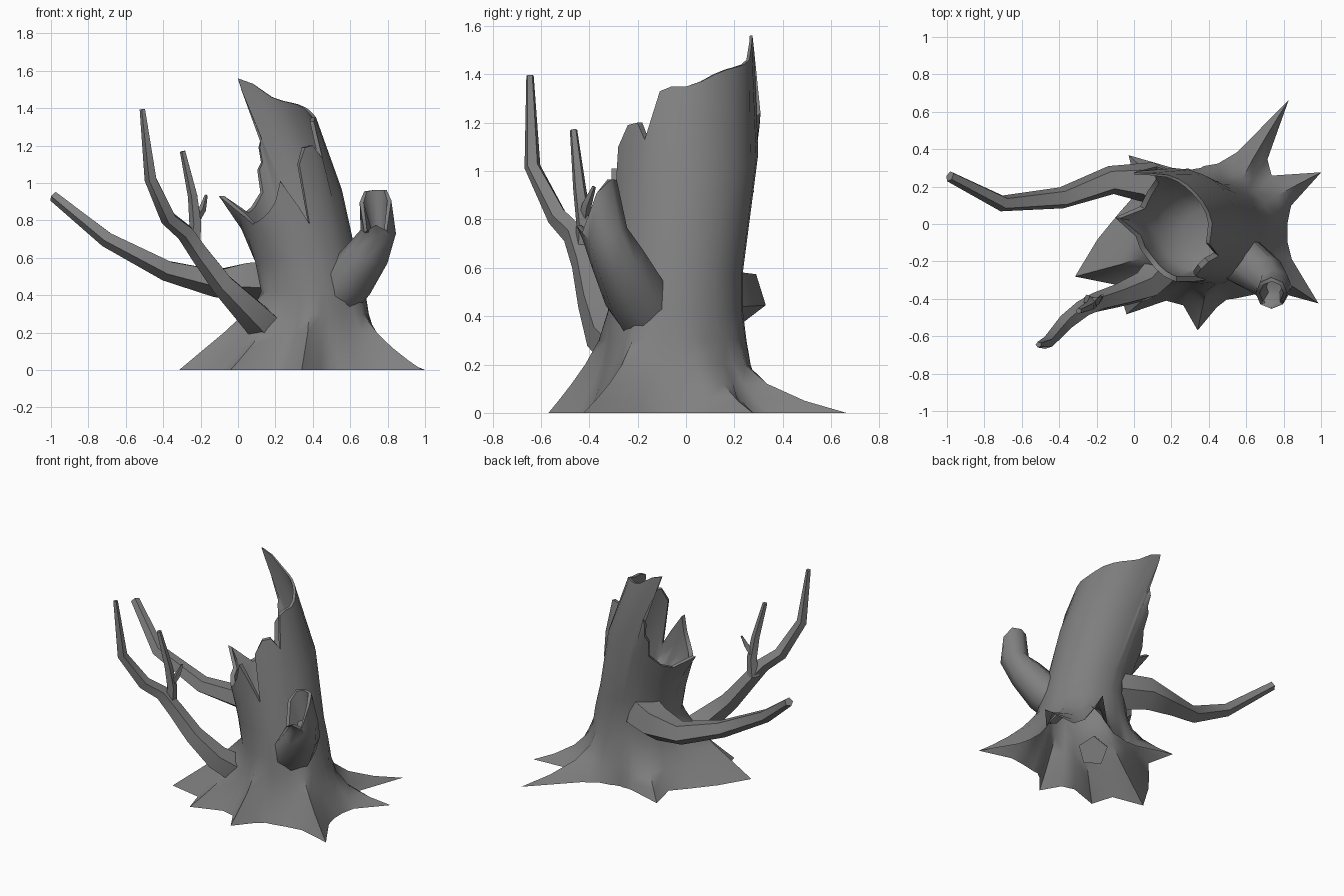
import bpy, bmesh
from math import radians, cos, sin, pi
from mathutils import Vector

if "Cube" in bpy.data.objects:
    bpy.data.objects.remove(bpy.data.objects["Cube"])

GREY = bpy.data.materials.new("dead_wood")
GREY.diffuse_color = (.215, .215, .215, 1)
GREY.use_nodes = True
GREY.node_tree.nodes["Principled BSDF"].inputs["Base Color"].default_value = GREY.diffuse_color

# Trunk core: height, centre x, centre y, radius
CORE = [(0, .38, 0, .30), (.2, .40, -.025, .285), (.4, .405, -.045, .28), (.6, .36, -.04, .275),
        (.8, .30, -.03, .28), (1.0, .25, -.01, .30), (1.2, .18, .01, .305), (1.4, .10, 0, .295),
        (1.6, -.02, -.01, .28)]

# Trunk columns: angle, height of broken rim, reach at the ground
COLS = [(0, 1.35, .44), (12, 1.37, .47), (24, 1.40, .68), (36, 1.42, .44), (46, 1.43, .48),
        (56, 1.44, .80), (66, 1.46, .42), (78, 1.53, .33), (91, 1.56, .31), (95, 1.49, .30),
        (98, 1.24, .30), (104, 1.19, .30), (107, 1.11, .31), (114, 1.07, .32), (119, .95, .34),
        (138, .87, .55), (155, .84, .40), (172, .93, .46), (188, .84, .58),
        (202, .82, .75), (215, .78, .57), (229, .80, .64),
        (243, .84, .46), (255, .90, .45), (266, 1.01, .57), (278, .88, .45), (286, .78, .42),
        (292, 1.10, .43), (305, 1.19, .46), (316, 1.20, .52),
        (325, 1.13, .74), (338, 1.33, .50), (348, 1.35, .45)]
# How steeply each root rises (higher = lower, thinner root)
STEEP = {24: 3.5, 36: 2.5, 56: 4, 46: 3.5, 66: 3, 138: 3.5, 188: 1.3, 202: 1.1, 215: 1.2,
         229: 1.5, 266: 1.5}


def core(z):
    for a, b in zip(CORE, CORE[1:]):
        if z <= b[0]:
            t = (z - a[0]) / (b[0] - a[0])
            return [a[i] + (b[i] - a[i]) * t for i in (1, 2, 3)]
    return CORE[-1][1:]


def finish(name, bm, angle=40):
    bmesh.ops.recalc_face_normals(bm, faces=bm.faces)
    me = bpy.data.meshes.new(name)
    bm.to_mesh(me)
    bm.free()
    me.materials.append(GREY)
    ob = bpy.data.objects.new(name, me)
    bpy.context.collection.objects.link(ob)
    bpy.ops.object.select_all(action='DESELECT')
    ob.select_set(True)
    bpy.context.view_layer.objects.active = ob
    bpy.ops.object.shade_smooth_by_angle(angle=radians(angle))
    return ob


def skin(bm, rings):
    rings = [[bm.verts.new(p) for p in r] for r in rings]
    for a, b in zip(rings, rings[1:]):
        n = len(a)
        for i in range(n):
            j = (i + 1) % n
            bm.faces.new((a[i], a[j], b[j], b[i]))
    return rings


def wall(deg, z, scale=1, reach=None, flare=0):
    cx, cy, r = core(z)
    if reach and z < .42:
        r += (reach - r) * (1 - z / .42) ** STEEP.get(deg, 1.9)
    r = r * scale + flare
    return Vector((cx + r * cos(radians(deg)), cy + r * sin(radians(deg)), z))


def upper(f, inner):
    """Ring a fraction f of the way up to the broken rim; the wall thins toward the peak."""
    ring = []
    for d, h, r in COLS:
        scale = .90 + .06 * max(0, min(1, (h - 1.2) / .3)) if inner else 1
        ring.append(wall(d, .58 + (h - .58) * f, scale, None, .08 * f * f if d == 172 else 0))
    return ring


# Hollow trunk: flared roots, broken rim, inner wall and shallow floor
rings = [[wall(d, z, 1, r) for d, h, r in COLS] for z in (0, .05, .12, .2, .3, .42, .58)]
rings += [upper(.5, False), upper(1, False), upper(1, True), upper(.5, True)]
rings.append([wall(d, .62, .78) for d, h, r in COLS])
rings.append([wall(d, .57, .4) for d, h, r in COLS])
bm = bmesh.new()
bm.faces.new(skin(bm, rings)[-1])
finish("hollow_trunk", bm, 50)


def branch(name, path, sides=5, hollow=None):
    """Tapered limb through (x, y, z, radius); hollow = drop of the broken front lip."""
    pts = [Vector(p[:3]) for p in path]
    rings = []
    for i, p in enumerate(pts):
        t = (pts[min(i + 1, len(pts) - 1)] - pts[max(i - 1, 0)]).normalized()
        u = t.cross(Vector((0, 1, 0))).normalized()
        v = t.cross(u)
        rings.append([p + path[i][3] * (u * cos(2 * pi * k / sides) + v * sin(2 * pi * k / sides))
                      for k in range(sides)])
    if hollow:
        end = pts[-1]
        for k, q in enumerate(rings[-1]):
            front = (end.y - q.y) / path[-1][3] + .3
            q.z -= hollow * max(0, min(1, front)) * (1 if k % 2 else .8)
        rings.append([q + (Vector((end.x, end.y, q.z)) - q) * .25 for q in rings[-1]])
        rings.append([pts[-2] + (q - pts[-2]) * .45 for q in rings[-3]])
    bm = bmesh.new()
    r = skin(bm, rings)
    bm.faces.new(r[0])
    bm.faces.new(r[-1])
    return finish(name, bm, 35 if sides < 8 else 50)


# Bare branches
branch("left_branch", [(.24, .13, .48, .13), (.07, .225, .48, .115), (-.12, .235, .47, .08),
                       (-.38, .14, .535, .06), (-.7, .11, .70, .045), (-.985, .255, .93, .03)])
branch("front_branch", [(.17, -.22, .21, .10), (.06, -.335, .32, .085), (-.08, -.385, .46, .065),
                        (-.2, -.42, .62, .055), (-.28, -.46, .735, .05), (-.37, -.53, .81, .045),
                        (-.465, -.635, 1.02, .035), (-.51, -.645, 1.395, .016)])
branch("front_branch_fork", [(-.24, -.42, .66, .045), (-.225, -.42, .78, .035),
                             (-.24, -.44, .93, .028), (-.295, -.465, 1.17, .016)])
branch("front_branch_twig", [(-.23, -.42, .80, .025), (-.19, -.41, .86, .02),
                             (-.17, -.38, .935, .008)], 4)

# Broken hollow stub on the right
branch("right_stub", [(.50, -.13, .38, .14), (.60, -.21, .49, .135), (.70, -.28, .63, .115),
                      (.75, -.335, .74, .095), (.735, -.37, .95, .085)], 8, .2)
